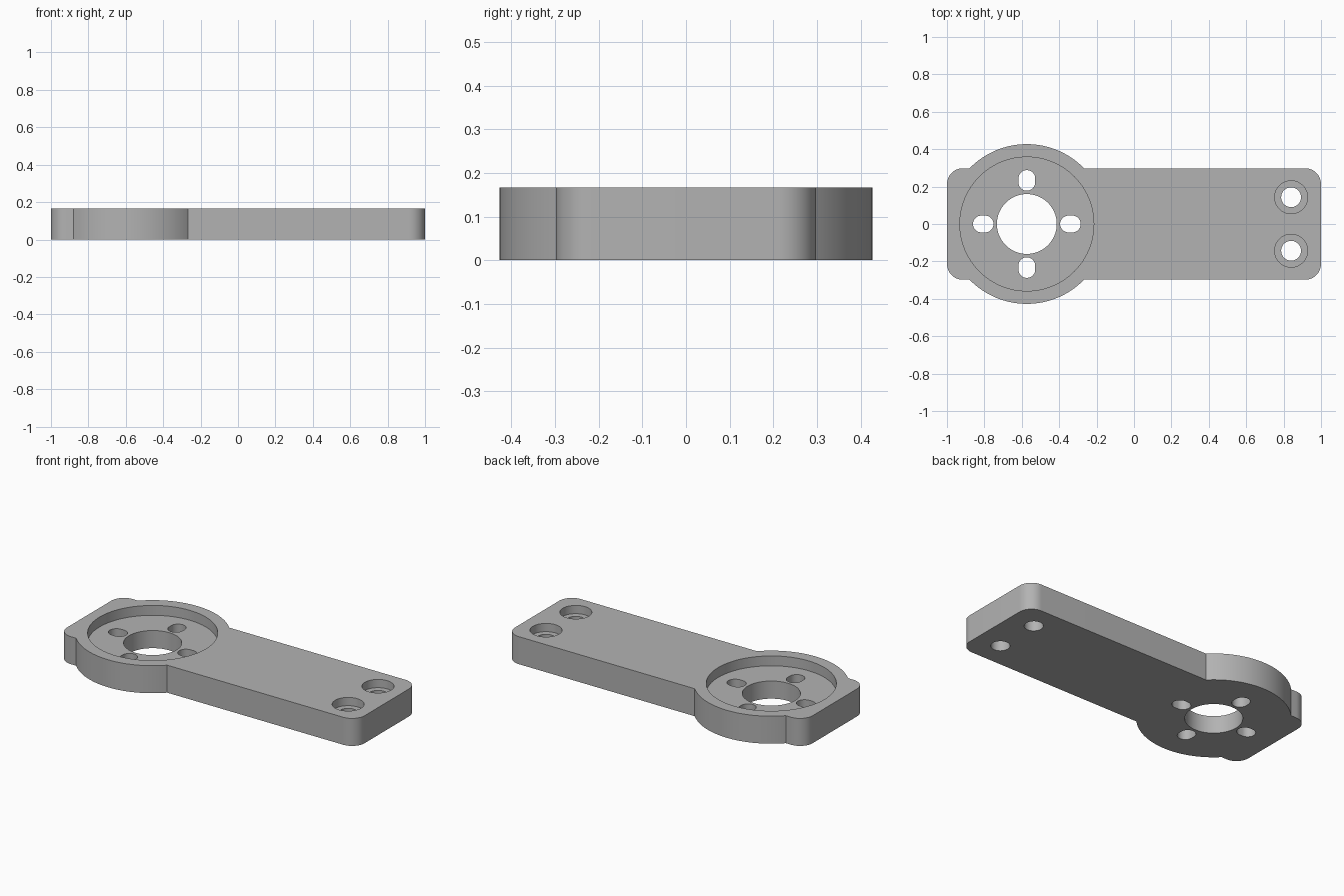
import bpy, bmesh
from math import sin, cos, pi, asin

cube = bpy.data.objects.get("Cube")
if cube:
    bpy.data.objects.remove(cube)

THICK = 0.167           # plate thickness
HALF = 0.298            # half width of the arm
FILLET = 0.085          # corner radius
HUB_X, HUB_R = -0.573, 0.427
RECESS_FLOOR = THICK - 0.06
BORE_FLOOR = THICK - 0.05

grey = bpy.data.materials.new("plain grey")
grey.use_nodes = True
colour = (0.45, 0.45, 0.45, 1)
grey.diffuse_color = colour
grey.node_tree.nodes["Principled BSDF"].inputs["Base Color"].default_value = colour


def arc(cx, cy, r, start, end, steps):
    return [(cx + r * cos(start + (end - start) * i / steps),
             cy + r * sin(start + (end - start) * i / steps)) for i in range(steps + 1)]


def circle(cx, cy, r, steps=64):
    return arc(cx, cy, r, 0, 2 * pi, steps)[:-1]


def slot(cx, cy, r, stretch, angle):
    """Outline of a hole stretched along the given angle."""
    dx, dy = stretch * cos(angle), stretch * sin(angle)
    return (arc(cx + dx, cy + dy, r, angle - pi / 2, angle + pi / 2, 20)
            + arc(cx - dx, cy - dy, r, angle + pi / 2, angle + 3 * pi / 2, 20))


def prism(name, outline, bottom, top):
    bm = bmesh.new()
    base = bm.faces.new([bm.verts.new((x, y, bottom)) for x, y in outline])
    made = bmesh.ops.extrude_face_region(bm, geom=[base])
    verts = [v for v in made["geom"] if isinstance(v, bmesh.types.BMVert)]
    bmesh.ops.translate(bm, verts=verts, vec=(0, 0, top - bottom))
    bmesh.ops.recalc_face_normals(bm, faces=bm.faces)
    mesh = bpy.data.meshes.new(name)
    bm.to_mesh(mesh)
    bm.free()
    mesh.materials.append(grey)
    obj = bpy.data.objects.new(name, mesh)
    bpy.context.collection.objects.link(obj)
    return obj


# Arm outline with rounded corners and the hub bulging out on both sides
a = asin(HALF / HUB_R)
cx, cy = 1 - FILLET, HALF - FILLET
outline = (arc(cx, -cy, FILLET, -pi / 2, 0, 14)
           + arc(cx, cy, FILLET, 0, pi / 2, 14)
           + arc(HUB_X, 0, HUB_R, a, pi - a, 48)
           + arc(-cx, cy, FILLET, pi / 2, pi, 14)
           + arc(-cx, -cy, FILLET, pi, 3 * pi / 2, 14)
           + arc(HUB_X, 0, HUB_R, pi + a, 2 * pi - a, 48))
plate = prism("mounting_arm", outline, 0, THICK)

# Hub recess, centre hole and four slots around it
LOW, HIGH = -0.1, THICK + 0.1
cutters = [prism("hub_recess_cutter", circle(HUB_X, 0, 0.358, 96), RECESS_FLOOR, HIGH),
           prism("centre_hole_cutter", circle(HUB_X, 0, 0.16), LOW, HIGH)]
for i in range(4):
    t = i * pi / 2
    cutters.append(prism("slot_cutter", slot(HUB_X + 0.233 * cos(t), 0.233 * sin(t),
                                             0.045, 0.01, t), LOW, HIGH))

# Counterbored screw holes at the far end
for side in (-1, 1):
    y = side * 0.143
    cutters.append(prism("counterbore_cutter", circle(0.84, y, 0.088), BORE_FLOOR, HIGH))
    cutters.append(prism("screw_hole_cutter", circle(0.84, y, 0.053), LOW, HIGH))

# Cut everything out of the plate, then drop the cutters
bpy.context.view_layer.objects.active = plate
for cutter in cutters:
    mod = plate.modifiers.new("cut", "BOOLEAN")
    mod.operation, mod.solver, mod.object = "DIFFERENCE", "EXACT", cutter
    bpy.ops.object.modifier_apply(modifier=mod.name)
    bpy.data.objects.remove(cutter)

bpy.ops.object.select_all(action="DESELECT")
plate.select_set(True)
bpy.ops.object.shade_smooth_by_angle(angle=pi / 6)
